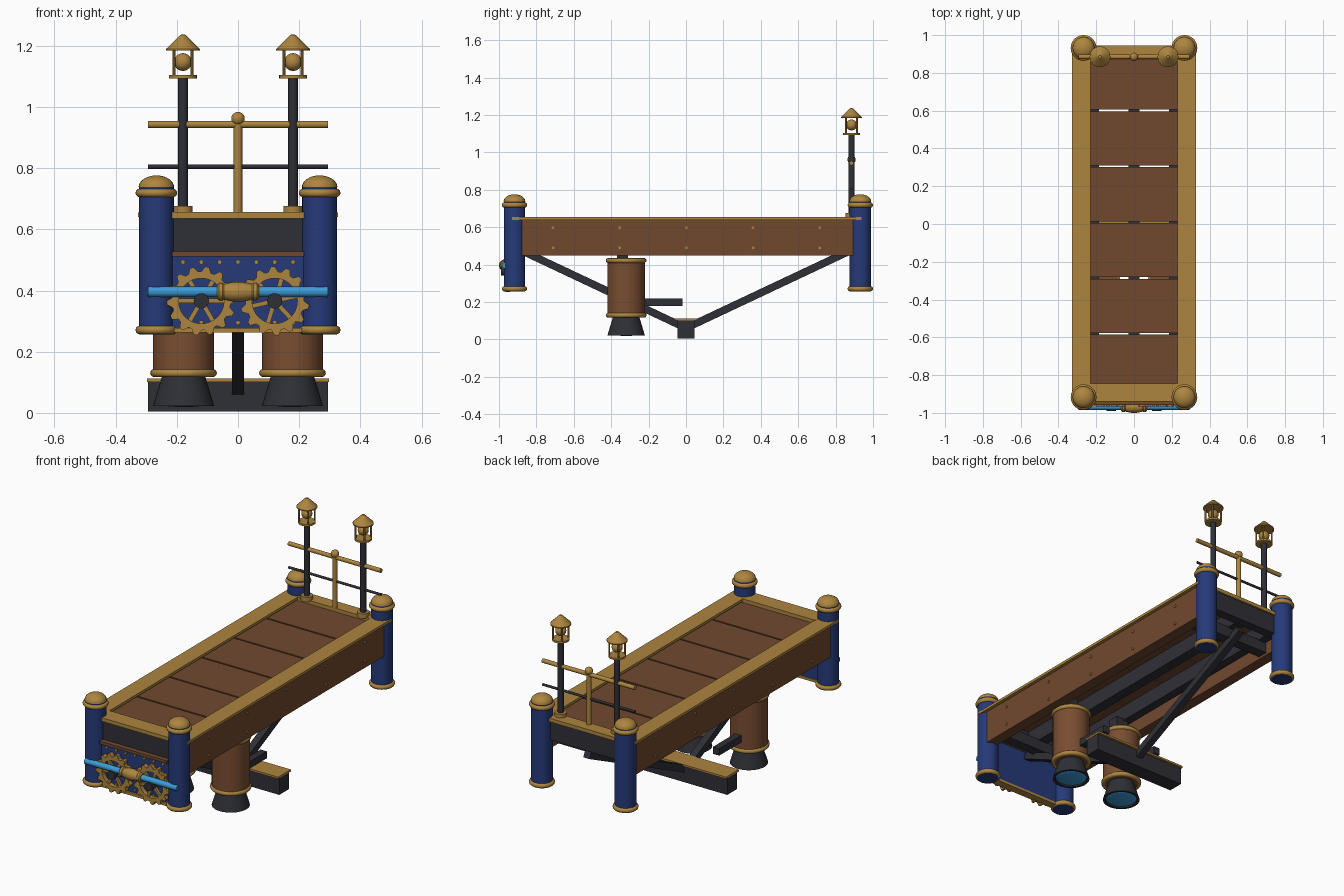
import bpy, bmesh, math
from mathutils import Vector, Matrix

cube = bpy.data.objects.get("Cube")
if cube:
    bpy.data.objects.remove(cube, do_unlink=True)


def material(name, rgb):
    m = bpy.data.materials.new(name)
    m.use_nodes = True
    m.diffuse_color = (*rgb, 1)
    m.node_tree.nodes["Principled BSDF"].inputs["Base Color"].default_value = (*rgb, 1)
    return m


BRASS = material("brass", (0.42, 0.235, 0.05))
WOOD = material("brown_wood", (0.165, 0.066, 0.028))
COPPER = material("copper_brown", (0.19, 0.075, 0.03))
BLUE = material("navy_blue", (0.019, 0.042, 0.19))
IRON = material("dark_iron", (0.028, 0.029, 0.037))
GLOW = material("sky_blue", (0.045, 0.33, 0.68))
built = []


def finish(name, bm, mat):
    bmesh.ops.recalc_face_normals(bm, faces=bm.faces)
    me = bpy.data.meshes.new(name)
    bm.to_mesh(me)
    bm.free()
    me.materials.append(mat)
    ob = bpy.data.objects.new(name, me)
    bpy.context.collection.objects.link(ob)
    built.append(ob)
    return ob


def box(name, mat, xs, ys, zs):
    bm = bmesh.new()
    bmesh.ops.create_cube(bm, size=1)
    for v in bm.verts:
        v.co = [lo + (c + 0.5) * (hi - lo) for c, (lo, hi) in zip(v.co, (xs, ys, zs))]
    return finish(name, bm, mat)


def lathe(name, mat, at, profile, axis="Z", sides=32):
    """Turn (radius, height) points about an axis through a place."""
    bm = bmesh.new()
    pts = [bm.verts.new((r, 0, h)) for r, h in profile]
    edges = [bm.edges.new(p) for p in zip(pts, pts[1:])]
    bmesh.ops.spin(bm, geom=pts + edges, cent=(0, 0, 0), axis=(0, 0, 1),
                   angle=math.tau, steps=sides, use_duplicate=False)
    bmesh.ops.remove_doubles(bm, verts=bm.verts, dist=1e-5)
    rot = Vector((0, 0, 1)).rotation_difference(
        Vector({"X": (1, 0, 0), "Y": (0, 1, 0), "Z": (0, 0, 1)}[axis])).to_matrix().to_4x4()
    bm.transform(Matrix.Translation(at) @ rot)
    return finish(name, bm, mat)


def rod(name, mat, at, r, h0, h1, axis="Z", sides=20):
    return lathe(name, mat, at, [(0, h0), (r, h0), (r, h1), (0, h1)], axis, sides)


def ball(name, mat, at, r, squash=1.0, half=False):
    first = 0 if half else -8
    arc = [(r * math.cos(i * math.pi / 16), squash * r * math.sin(i * math.pi / 16))
           for i in range(first, 9)]
    return lathe(name, mat, at, arc, sides=24)


def ring(name, mat, at, r, thick):
    arc = [(r + thick * math.cos(i * math.pi / 6), thick * math.sin(i * math.pi / 6))
           for i in range(13)]
    return lathe(name, mat, at, arc, sides=36)


def rivets(name, places, axis):
    for at in places:
        rod(name, BRASS, at, 0.008, -0.006, 0.006, axis, 8)


def strut(name, mat, a, b, width):
    """Square bar between two points in the middle plane."""
    a, b = Vector(a), Vector(b)
    ob = box(name, mat, (-width / 2, width / 2), (-width / 2, width / 2), (0, (b - a).length))
    ob.data.transform(Matrix.Translation(a) @
                      Vector((0, 0, 1)).rotation_difference(b - a).to_matrix().to_4x4())


# Corner posts
for side in (-1, 1):
    for end, y in (("front", -0.917), ("back", 0.932)):
        x = side * 0.267
        rod(end + "_post", BLUE, (x, y, 0), 0.057, 0.257, 0.74, sides=32)
        for z in (0.271, 0.719):
            ring(end + "_post_ring", BRASS, (x, y, z), 0.054, 0.014)
        ball(end + "_post_cap", BRASS, (x, y, 0.738), 0.058, 0.66, True)

# Side girders, their caps and rivets, and the side stringers
for side in (-1, 1):
    def span(a, b):
        return sorted((side * a, side * b))
    box("side_girder", WOOD, span(0.245, 0.308), (-0.89, 0.9), (0.45, 0.641))
    box("side_cap", BRASS, span(0.23, 0.327), (-0.93, 0.937), (0.64, 0.655))
    box("side_stringer", IRON, span(0.185, 0.235), (-0.87, 0.89), (0.52, 0.608))
    rivets("girder_rivet", [(side * 0.308, -0.711 + 0.3565 * i, z)
                            for i in range(5) for z in (0.49, 0.598)], "X")
box("centre_stringer", IRON, (-0.03, 0.03), (-0.87, 0.89), (0.52, 0.608))

# Deck planks
for i in range(6):
    y = -0.872 + 0.2955 * i
    box("deck_plank", WOOD, (-0.245, 0.245), (y, y + 0.286), (0.608, 0.635))

# End beams and caps
for end, y0, y1 in (("front", -0.94, -0.845), ("back", 0.872, 0.945)):
    box(end + "_beam", IRON, (-0.225, 0.225), (y0 + 0.01, y1 - 0.01), (0.525, 0.637))
    box(end + "_cap", BRASS, (-0.235, 0.235), (y0, y1), (0.635, 0.656))

# Front panel
box("front_panel", BLUE, (-0.22, 0.22), (-0.938, -0.91), (0.265, 0.52))
box("panel_top_trim", WOOD, (-0.215, 0.215), (-0.958, -0.905), (0.512, 0.528))
box("panel_bottom_trim", BRASS, (-0.215, 0.215), (-0.95, -0.905), (0.262, 0.277))
rivets("panel_rivet", [(-0.18 + 0.06 * i, -0.938, z) for i in range(7) for z in (0.295, 0.493)], "Y")


def gear(x, z, turn, teeth=14):
    bm = bmesh.new()
    rims = []
    for i in range(teeth * 4):
        a = turn + math.tau * i / (teeth * 4)
        r_out = 0.113 if i % 4 < 2 else 0.096
        rims.append([bm.verts.new((x + r * math.cos(a), y, z + r * math.sin(a)))
                     for r, y in ((r_out, -0.965), (r_out, -0.94), (0.074, -0.94), (0.074, -0.965))])
    for p, q in zip(rims, rims[1:] + rims[:1]):
        for j in range(4):
            k = (j + 1) % 4
            bm.faces.new((p[j], p[k], q[k], q[j]))
    finish("gear_rim", bm, BRASS)
    for i in range(6):
        a = turn + math.tau * i / 6
        d = Vector((math.cos(a), 0, math.sin(a)))
        c = Vector((x, -0.952, z))
        strut("gear_spoke", BRASS, c + d * 0.015, c + d * 0.08, 0.015)
    rod("gear_hub", IRON, (x, 0, z), 0.025, -0.99, -0.938, "Y")


gear(-0.12, 0.366, 0.0)
gear(0.12, 0.366, math.pi / 14)

# Glowing tube with its barrel collar
rod("glow_tube", GLOW, (0, -0.968, 0.396), 0.017, -0.295, 0.295, "X")
lathe("tube_collar", BRASS, (0, -0.968, 0.396),
      [(0, -0.068), (0.022, -0.068), (0.028, -0.062), (0.028, -0.05), (0.025, -0.046),
       (0.031, -0.02), (0.032, 0), (0.031, 0.02), (0.025, 0.046),
       (0.028, 0.05), (0.028, 0.062), (0.022, 0.068), (0, 0.068)], "X")

# Thrusters under the deck
for x in (-0.178, 0.178):
    y = -0.32
    rod("thruster_body", COPPER, (x, y, 0), 0.1, 0.12, 0.437, sides=40)
    for z in (0.13, 0.422):
        ring("thruster_ring", BRASS, (x, y, z), 0.096, 0.013)
    lathe("thruster_nozzle", IRON, (x, y, 0),
          [(0, 0.122), (0.07, 0.122), (0.1, 0.022), (0.086, 0.022), (0.06, 0.1), (0, 0.1)], sides=40)
    ball("thruster_glow", GLOW, (x, y, 0.033), 0.087, 0.16)
    box("thruster_arm", IRON, (x - 0.02, x + 0.02), (-0.25, -0.02), (0.18, 0.22))
    box("thruster_mount", IRON, (x - 0.04, x + 0.04), (-0.37, -0.31), (0.43, 0.53))

# Lower cross beam and truss struts
box("cross_beam", IRON, (-0.295, 0.295), (-0.045, 0.045), (0.004, 0.102))
box("cross_beam_cap", BRASS, (-0.297, 0.297), (-0.058, 0.058), (0.101, 0.112))
for s in (-1, 1):
    strut("truss_strut", IRON, (0, s * 0.03, 0.075), (0, s * 0.9, 0.485), 0.04)
    box("truss_anchor", IRON, (-0.24, 0.24), (s * 0.8 - 0.03, s * 0.8 + 0.03), (0.46, 0.525))

# Back railing
Y = 0.885
rod("upper_rail", BRASS, (0, Y, 0.943), 0.012, -0.295, 0.295, "X")
rod("lower_rail", IRON, (0, Y, 0.805), 0.007, -0.295, 0.295, "X")
rod("rail_post", BRASS, (0, Y, 0), 0.014, 0.65, 0.95)
ball("rail_post_knob", BRASS, (0, Y, 0.962), 0.022)

# Lamps
for x in (-0.18, 0.18):
    rod("lamp_foot", BRASS, (x, Y, 0), 0.032, 0.65, 0.677)
    rod("lamp_pole", IRON, (x, Y, 0), 0.016, 0.66, 1.095)
    rod("lamp_base", BRASS, (x, Y, 0), 0.046, 1.093, 1.104)
    ball("lamp_globe", BRASS, (x, Y, 1.147), 0.029)
    for i in range(4):
        a = math.pi / 4 + i * math.pi / 2
        rod("lamp_bar", BRASS, (x + 0.042 * math.cos(a), Y + 0.042 * math.sin(a), 0),
            0.005, 1.1, 1.188, sides=8)
    lathe("lamp_roof", BRASS, (x, Y, 0),
          [(0, 1.184), (0.055, 1.184), (0.055, 1.19), (0.008, 1.236), (0, 1.237)], sides=24)

# Smooth the round parts while keeping edges crisp
bpy.ops.object.select_all(action="DESELECT")
for ob in built:
    ob.select_set(True)
bpy.context.view_layer.objects.active = built[0]
bpy.ops.object.shade_smooth_by_angle(angle=math.radians(35))
